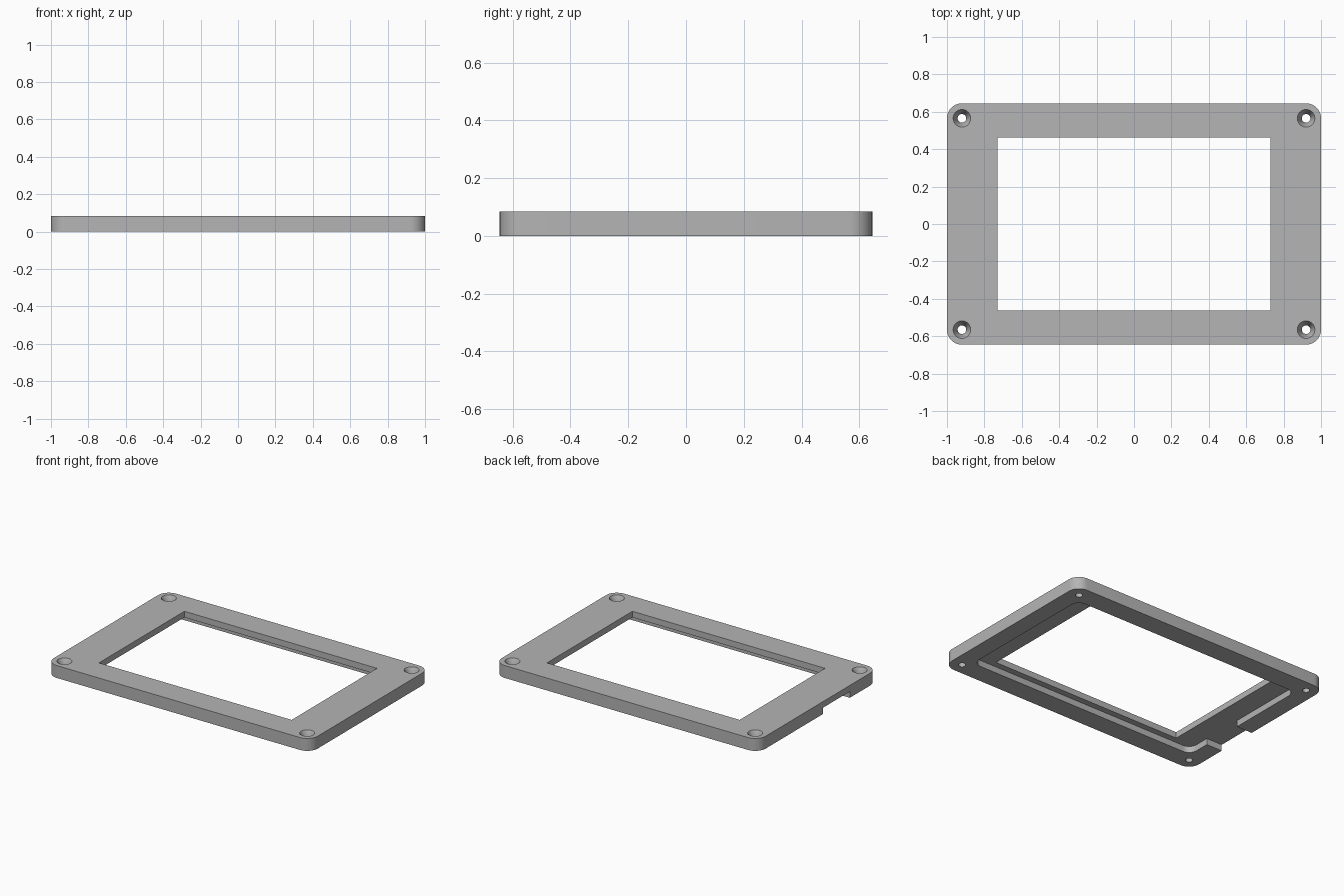
import bpy
import bmesh
import math

HEIGHT = 0.085
LIP_UNDERSIDE = 0.043

if "Cube" in bpy.data.objects:
    bpy.data.objects.remove(bpy.data.objects["Cube"], do_unlink=True)

grey = bpy.data.materials.new("plain grey")
grey.use_nodes = True
colour = (0.46, 0.46, 0.46, 1)
grey.diffuse_color = colour
grey.node_tree.nodes["Principled BSDF"].inputs["Base Color"].default_value = colour


def add_object(name, bm):
    bmesh.ops.recalc_face_normals(bm, faces=bm.faces)
    mesh = bpy.data.meshes.new(name)
    bm.to_mesh(mesh)
    bm.free()
    mesh.materials.append(grey)
    obj = bpy.data.objects.new(name, mesh)
    bpy.context.collection.objects.link(obj)
    return obj


def slab(name, half_x, half_y, z0, z1, radius=0, centre=(0, 0), steps=10):
    """Upright slab with optionally rounded corners."""
    bm = bmesh.new()
    verts = []
    for quarter, (sx, sy) in enumerate([(1, 1), (-1, 1), (-1, -1), (1, -1)]):
        for i in range(steps + 1 if radius else 1):
            a = math.pi / 2 * (quarter + i / steps)
            x = centre[0] + sx * (half_x - radius) + radius * math.cos(a)
            y = centre[1] + sy * (half_y - radius) + radius * math.sin(a)
            verts.append(bm.verts.new((x, y, z0)))
    base = bm.faces.new(verts)
    top = bmesh.ops.extrude_face_region(bm, geom=[base])["geom"]
    moved = [v for v in top if isinstance(v, bmesh.types.BMVert)]
    bmesh.ops.translate(bm, verts=moved, vec=(0, 0, z1 - z0))
    return add_object(name, bm)


def turned(name, profile, centre, sides=32):
    """Solid turned from (radius, z) pairs around an upright axis."""
    bm = bmesh.new()
    rings = []
    for r, z in profile:
        rings.append([bm.verts.new((centre[0] + r * math.cos(math.tau * i / sides),
                                    centre[1] + r * math.sin(math.tau * i / sides), z))
                      for i in range(sides)])
    for low, high in zip(rings, rings[1:]):
        for i in range(sides):
            j = (i + 1) % sides
            bm.faces.new((low[i], low[j], high[j], high[i]))
    bm.faces.new(rings[0])
    bm.faces.new(rings[-1])
    return add_object(name, bm)


# Outer plate
frame = slab("bezel_frame", 1, 0.645, 0, HEIGHT, radius=0.08)

# Display opening, recess underneath and cable notch on the -x side
cutters = [
    slab("opening_cutter", 0.73, 0.4625, -0.1, 0.2),
    slab("recess_cutter", 0.88, 0.505, -0.1, LIP_UNDERSIDE, radius=0.06),
    slab("notch_cutter", 0.15, 0.145, -0.1, LIP_UNDERSIDE, centre=(-0.98, -0.2)),
]

# Countersunk screw holes
for sx in (-1, 1):
    for sy in (-1, 1):
        cutters.append(turned("screw_hole_cutter",
                              [(0.023, -0.1), (0.023, 0.04), (0.047, HEIGHT), (0.047, 0.2)],
                              (sx * 0.92, sy * 0.565)))

bpy.ops.object.select_all(action='DESELECT')
bpy.context.view_layer.objects.active = frame
frame.select_set(True)
for cutter in cutters:
    cutter.hide_render = True
    cut = frame.modifiers.new("cut", 'BOOLEAN')
    cut.operation = 'DIFFERENCE'
    cut.solver = 'EXACT'
    cut.object = cutter
    bpy.ops.object.modifier_apply(modifier=cut.name)
    bpy.data.objects.remove(cutter, do_unlink=True)

bpy.ops.object.shade_smooth_by_angle(angle=math.radians(30))
